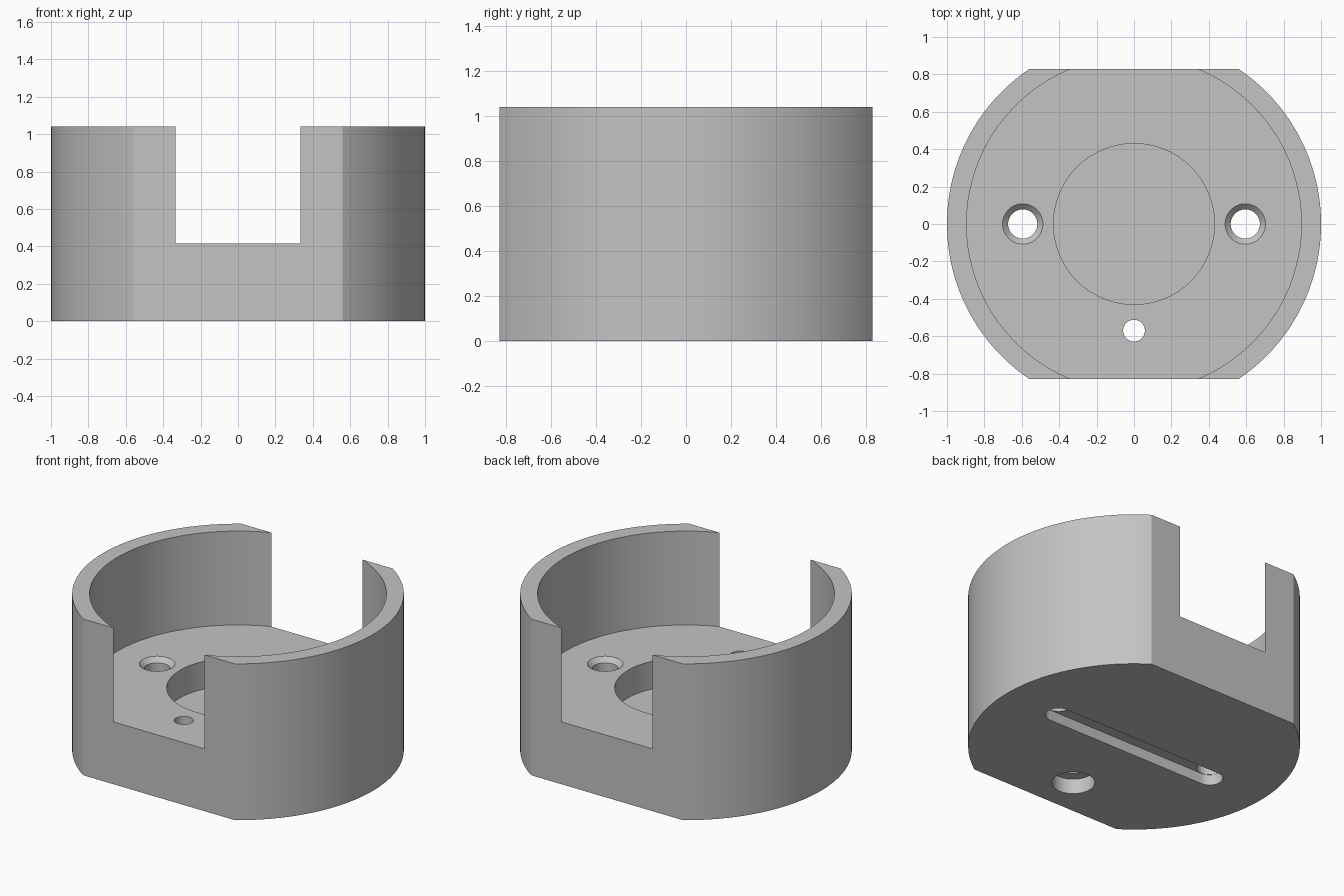
import bpy
import bmesh
import math

if "Cube" in bpy.data.objects:
    bpy.data.objects.remove(bpy.data.objects["Cube"], do_unlink=True)

HEIGHT = 1.04
FLOOR = 0.415      # top of the thick base
FLAT_Y = 0.83      # the two flats on the round body
SCREW_X = 0.595

grey = bpy.data.materials.new("plain_grey")
grey.use_nodes = True
colour = (0.55, 0.55, 0.55, 1)
grey.diffuse_color = colour
grey.node_tree.nodes["Principled BSDF"].inputs["Base Color"].default_value = colour


def turned(name, profile, x=0, y=0, stretch=0, segments=64, flat=None):
    """Solid turned from (radius, z) points; stretch makes a long slot, flat trims both y sides."""
    bm = bmesh.new()
    rings = []
    for r, z in profile:
        ring = []
        for i in range(segments):
            a = 2 * math.pi * (i + 0.5) / segments
            shift = math.copysign(stretch, math.cos(a))
            ring.append(bm.verts.new((x + shift + r * math.cos(a), y + r * math.sin(a), z)))
        rings.append(ring)
    for low, high in zip(rings, rings[1:]):
        for i in range(segments):
            j = (i + 1) % segments
            bm.faces.new((low[i], low[j], high[j], high[i]))
    bm.faces.new(rings[0][::-1])
    bm.faces.new(rings[-1])
    if flat:
        for side in (-1, 1):
            cut = bmesh.ops.bisect_plane(
                bm, geom=bm.verts[:] + bm.edges[:] + bm.faces[:],
                plane_co=(0, side * flat, 0), plane_no=(0, side, 0), clear_outer=True)
            edges = [e for e in cut["geom_cut"] if isinstance(e, bmesh.types.BMEdge)]
            bmesh.ops.edgeloop_fill(bm, edges=edges)
    bmesh.ops.recalc_face_normals(bm, faces=bm.faces[:])
    mesh = bpy.data.meshes.new(name)
    bm.to_mesh(mesh)
    bm.free()
    obj = bpy.data.objects.new(name, mesh)
    bpy.context.collection.objects.link(obj)
    mesh.materials.append(grey)
    return obj


# Round body with flat front and back
body = turned("round_housing", [(1, 0), (1, HEIGHT)], segments=192, flat=FLAT_Y)

cutters = [
    # Open cavity, which also breaks through both flats
    turned("cavity_cutter", [(0.895, FLOOR), (0.895, HEIGHT + 0.2)], segments=192),
    # Shallow round recess in the floor
    turned("recess_cutter", [(0.43, 0.23), (0.43, 0.6)], segments=128),
    # Cable slot underneath
    turned("slot_cutter", [(0.08, -0.1), (0.08, 0.07)], stretch=SCREW_X),
    # Small front hole, counterbored from below
    turned("front_hole_cutter",
           [(0.13, -0.1), (0.13, 0.1), (0.058, 0.1), (0.058, 0.6)], y=-0.57),
]
# Chamfered side holes
for side, label in ((1, "left"), (-1, "right")):
    cutters.append(turned(
        label + "_hole_cutter",
        [(0.078, -0.1), (0.078, FLOOR - 0.03), (0.108, FLOOR), (0.138, FLOOR + 0.03)],
        x=side * SCREW_X))

bpy.ops.object.select_all(action="DESELECT")
body.select_set(True)
bpy.context.view_layer.objects.active = body
for cutter in cutters:
    cutter.hide_render = True
    mod = body.modifiers.new(cutter.name, "BOOLEAN")
    mod.operation = "DIFFERENCE"
    mod.solver = "EXACT"
    mod.object = cutter
    bpy.ops.object.modifier_apply(modifier=mod.name)
for cutter in cutters:
    bpy.data.objects.remove(cutter, do_unlink=True)

bpy.ops.object.shade_smooth_by_angle(angle=math.radians(30))
